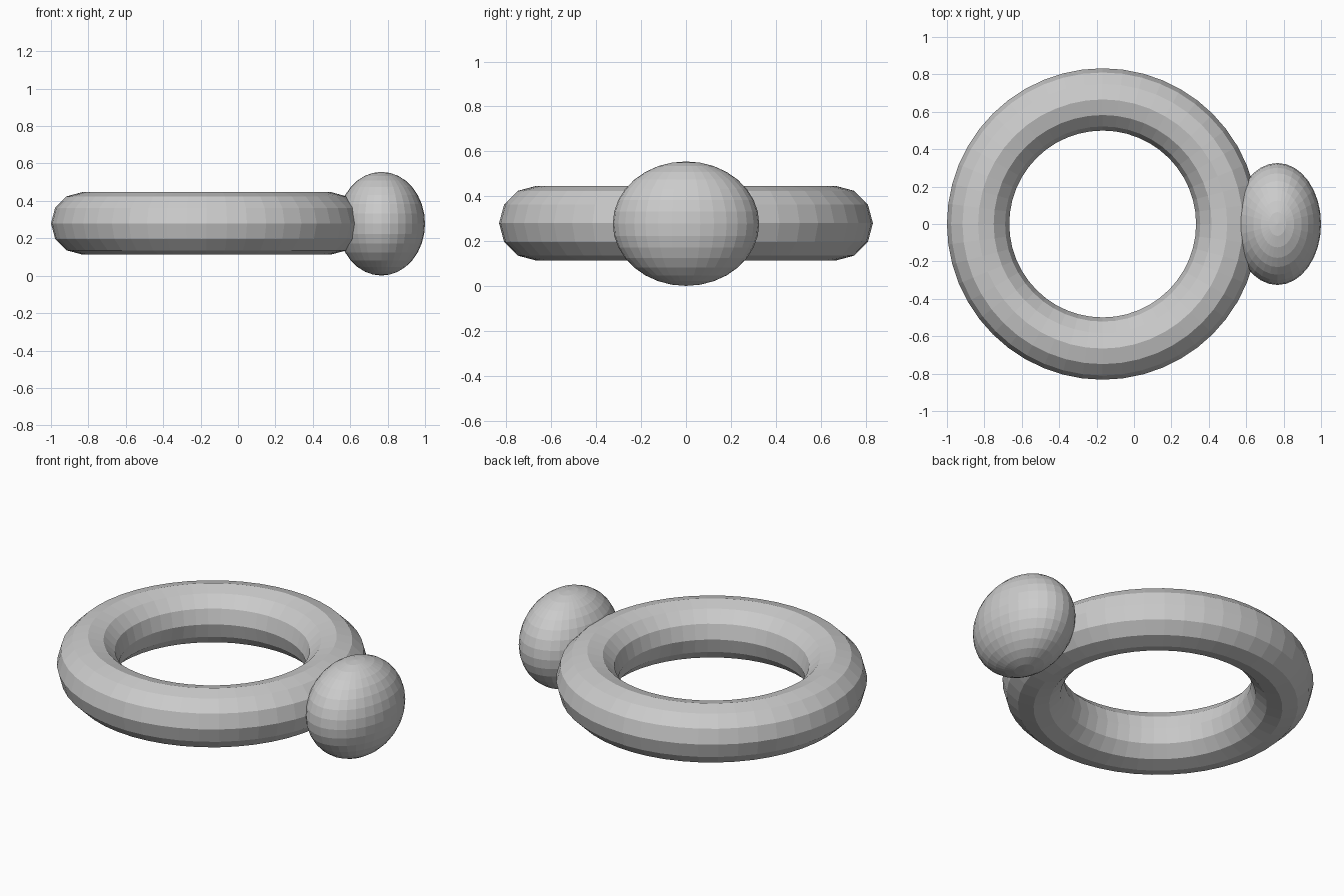
import bpy

if "Cube" in bpy.data.objects:
    bpy.data.objects.remove(bpy.data.objects["Cube"])

# Flat-shaded ring lying horizontally
bpy.ops.mesh.primitive_torus_add(
    major_radius=0.666, minor_radius=0.1665,
    major_segments=48, minor_segments=12,
    location=(-0.1675, 0, 0.28))
bpy.context.object.name = "ring"

# Flattened knob embedded in the right side of the ring
bpy.ops.mesh.primitive_uv_sphere_add(
    segments=32, ring_count=16, radius=1,
    location=(0.767, 0, 0.278))
knob = bpy.context.object
knob.name = "knob"
knob.scale = (0.233, 0.326, 0.277)
bpy.ops.object.transform_apply(location=False, rotation=False, scale=True)
